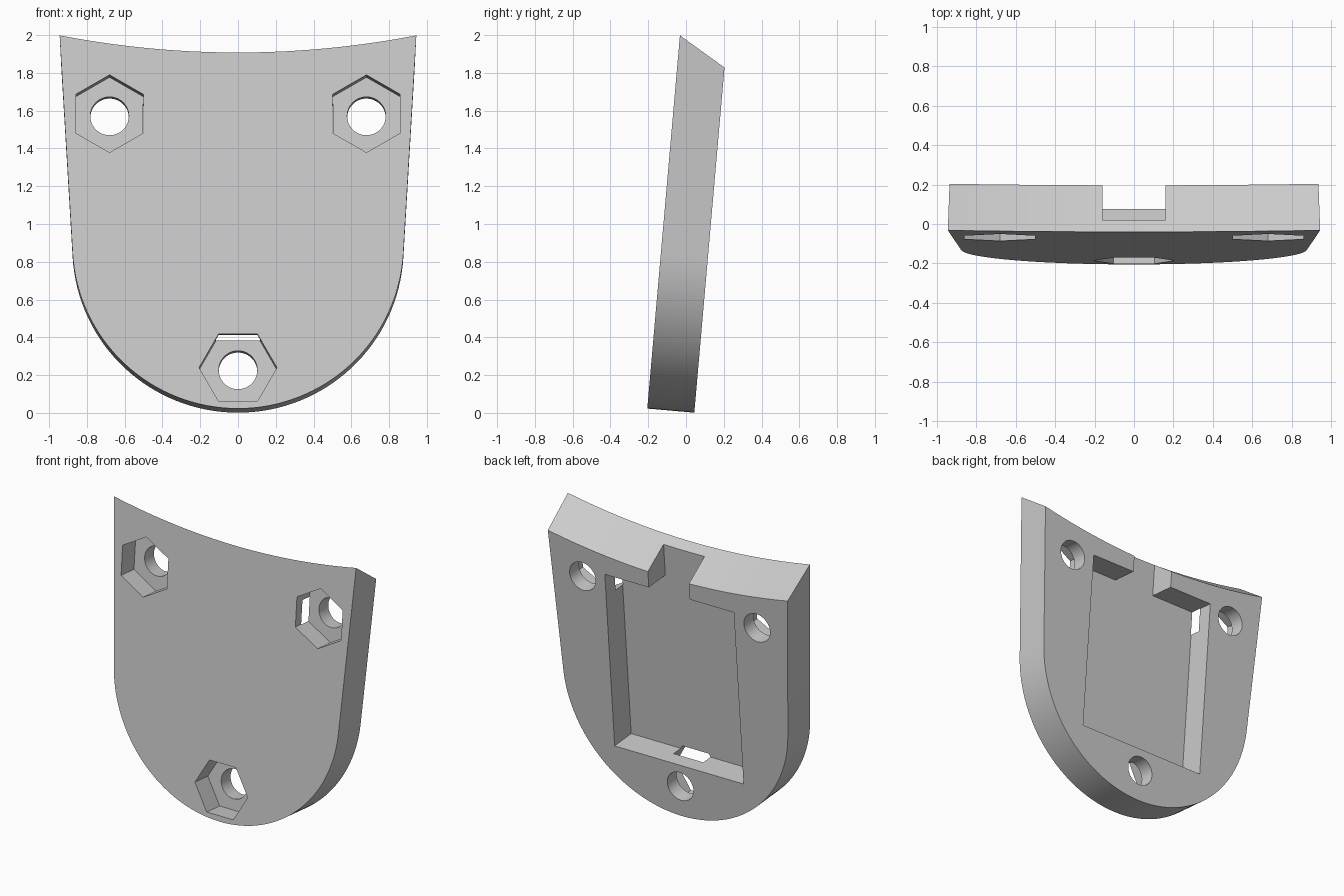
import bpy
import bmesh
from math import sin, cos, tan, radians, pi

cube = bpy.data.objects.get("Cube")
if cube:
    bpy.data.objects.remove(cube, do_unlink=True)

THICK, FLOOR, NUT_DEPTH = 0.25, 0.065, 0.145
RADIUS, FLARE = 0.877, radians(3.4)   # rounded lower end, outward lean of the sides
TOP, SAG, DROP = 1.983, 0.091, 0.149  # corner height, dip of the top edge, bevel drop

grey = bpy.data.materials.new("plain grey")
grey.use_nodes = True
grey.diffuse_color = (0.6, 0.6, 0.6, 1)
grey.node_tree.nodes["Principled BSDF"].inputs["Base Color"].default_value = (0.6, 0.6, 0.6, 1)


def loft(name, front, back, y0, y1):
    """Solid between two matching (x, z) outlines at depths y0 and y1."""
    bm = bmesh.new()
    a = [bm.verts.new((x, y0, z)) for x, z in front]
    b = [bm.verts.new((x, y1, z)) for x, z in back]
    bm.faces.new(a)
    bm.faces.new(b[::-1])
    for i in range(len(a)):
        j = (i + 1) % len(a)
        bm.faces.new((a[j], a[i], b[i], b[j]))
    bmesh.ops.recalc_face_normals(bm, faces=bm.faces)
    mesh = bpy.data.meshes.new(name)
    bm.to_mesh(mesh)
    bm.free()
    mesh.materials.append(grey)
    obj = bpy.data.objects.new(name, mesh)
    bpy.context.collection.objects.link(obj)
    return obj


def ring(x, z, r, n, start=0.0):
    return [(x + r * cos(start + 2 * pi * i / n), z + r * sin(start + 2 * pi * i / n))
            for i in range(n)]


def rect(half, z0, z1):
    return [(-half, z0), (half, z0), (half, z1), (-half, z1)]


def outline(drop):
    """Round lower end, flared sides and a dipped top edge."""
    n = 64
    a0, a1 = pi + FLARE, 2 * pi - FLARE
    pts = [(RADIUS * cos(a0 + (a1 - a0) * i / n), RADIUS + RADIUS * sin(a0 + (a1 - a0) * i / n))
           for i in range(n + 1)]
    x, z = pts[-1]
    half = x + (TOP - drop - z) * tan(FLARE)
    m = 24
    for i in range(m + 1):
        t = 1 - 2 * i / m
        pts.append((half * t, TOP - drop - SAG * (1 - t * t)))
    return pts


# Shield-shaped plate with a bevelled top
plate = loft("shield_plate", outline(0), outline(DROP), 0, THICK)

# Rear pocket and the notch leading into it from the top
cutters = [
    loft("pocket_cutter", *[rect(0.503, 0.374, 1.63)] * 2, FLOOR, THICK + 0.1),
    loft("notch_cutter", *[rect(0.16, 1.6, 2.2)] * 2, FLOOR, THICK + 0.1),
]

# Three bolt holes with hexagonal nut recesses at the front
for side, x, z, turn in (("right", -0.68, 1.567, pi / 6), ("left", 0.68, 1.567, pi / 6),
                         ("lower", 0, 0.2175, 0)):
    cutters.append(loft(side + "_nut_cutter", *[ring(x, z, 0.206, 6, turn)] * 2, -0.1, NUT_DEPTH))
    cutters.append(loft(side + "_bolt_cutter", *[ring(x, z, 0.102, 48)] * 2, -0.1, THICK + 0.1))

bpy.context.view_layer.objects.active = plate
for cutter in cutters:
    cutter.hide_render = True
    mod = plate.modifiers.new(cutter.name, "BOOLEAN")
    mod.operation = "DIFFERENCE"
    mod.solver = "EXACT"
    mod.object = cutter
    bpy.ops.object.modifier_apply(modifier=mod.name)
for cutter in cutters:
    bpy.data.objects.remove(cutter, do_unlink=True)

# Lean the plate back and stand it on the ground
plate.rotation_euler.x = radians(-5)
plate.location = (0, -0.205, 0.023)
bpy.ops.object.select_all(action="DESELECT")
plate.select_set(True)
bpy.ops.object.shade_smooth_by_angle(angle=radians(30))
